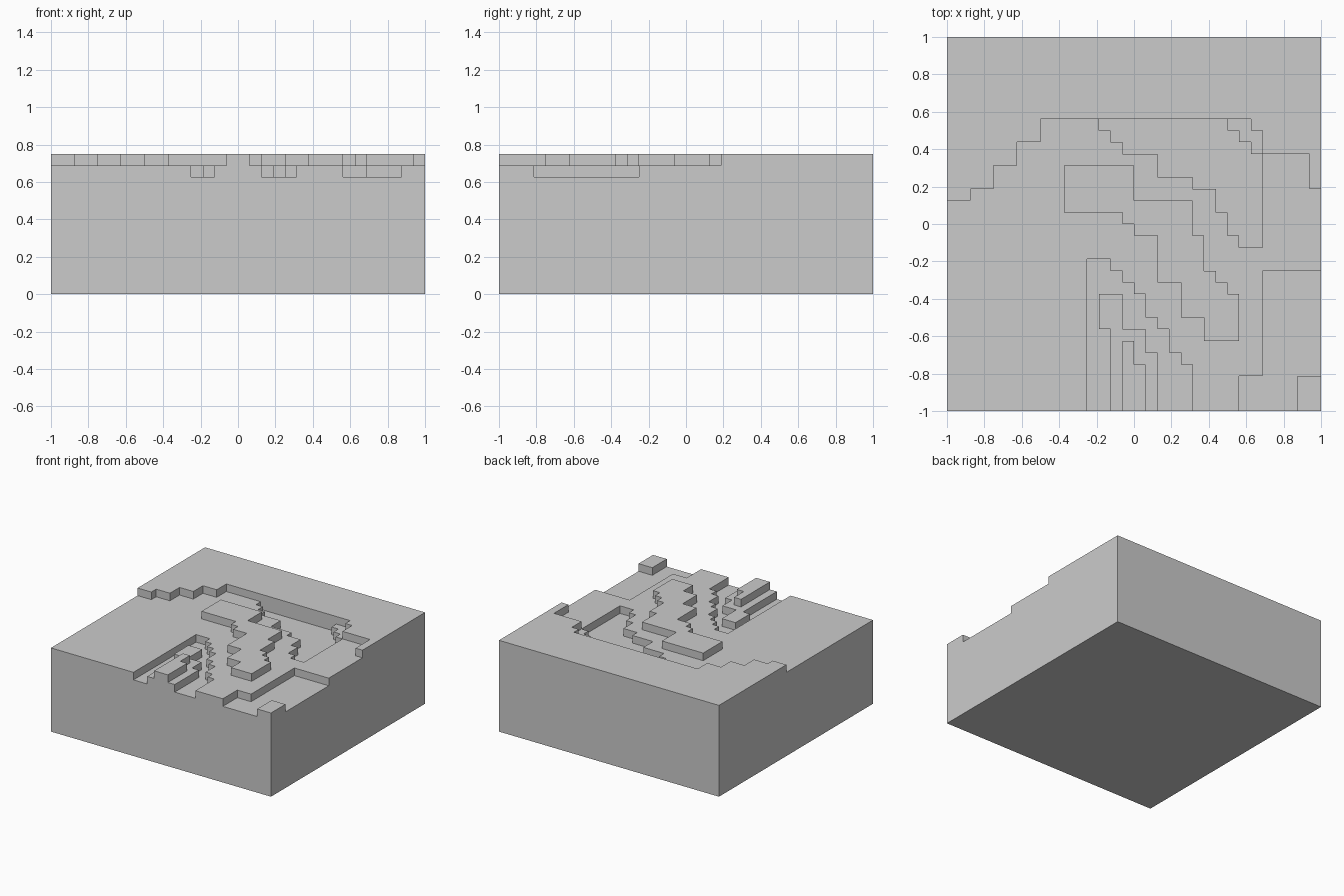
import bpy, bmesh

if "Cube" in bpy.data.objects:
    bpy.data.objects.remove(bpy.data.objects["Cube"])

CELL = 1 / 16          # voxel size
HALF = 16              # block spans -16..16 cells in x and y
N = range(-HALF, HALF)
level = {(x, y): 11 for x in N for y in N}   # default ground, in cells


def paint(height, *c):
    """Set the height inside a stepped outline: alternating x, y, x, y... turns."""
    xs, ys = c[0::2], c[1::2]
    # vertical sides of the outline: (x, y_from, y_to)
    sides = [(xs[i], ys[i - 1], ys[i]) for i in range(1, len(xs))]
    sides.append((xs[0], ys[-1], ys[0]))
    for x, y in level:
        hits = sum(sx > x and min(a, b) <= y < max(a, b) for sx, a, b in sides)
        if hits % 2:
            level[x, y] = height


# back plateau
paint(12, -16, 16, 16, 3, 15, 6, 11, 8, 10, 9, -8, 7, -10, 5, -12, 3, -14, 2)
# basin behind the ridge
paint(10, -3, 9, 8, 8, 9, 7, 10, 6, 11, -2, 9, -1, 8, 1, 7, 3, 5, 4, 2, 6,
      -1, 7, -2, 8)
# central ridge
paint(12, -6, 5, 0, 2, 5, -1, 6, -4, 7, -5, 8, -6, 9, -10, 6, -8, 4, -5, 2, -1,
      0, 0, -1, 1)
# front trench with its stepped island
paint(10, -4, -3, -2, -4, -1, -5, 0, -6, 1, -8, 2, -9, 3, -11, 4, -12, 5, -16)
paint(11, -3, -6, -1, -9, 1, -11, 2, -16, -2, -9)
paint(12, -1, -10, 0, -12, 1, -16)
# right-hand trench
paint(10, 9, -13, 11, -4, 16, -13, 14, -16)

# Skin the height field: tops, underside and only the exposed walls
bm = bmesh.new()
verts = {}


def quad(*pts):
    for p in pts:
        if p not in verts:
            verts[p] = bm.verts.new([k * CELL for k in p])
    bm.faces.new([verts[p] for p in pts])


for (x, y), h in level.items():
    ring = [(x, y), (x + 1, y), (x + 1, y + 1), (x, y + 1)]
    quad(*[(*p, h) for p in ring])
    quad(*[(*p, 0) for p in reversed(ring)])
    for i, (dx, dy) in enumerate([(0, -1), (1, 0), (0, 1), (-1, 0)]):
        a, b = ring[i], ring[(i + 1) % 4]
        low = level.get((x + dx, y + dy), 0)
        for z0, z1 in [(0, 10), (10, 11), (11, 12)]:
            if low <= z0 and z1 <= h:
                quad((*a, z0), (*b, z0), (*b, z1), (*a, z1))

mesh = bpy.data.meshes.new("terrain_block")
bm.to_mesh(mesh)
bm.free()
bpy.context.collection.objects.link(bpy.data.objects.new("terrain_block", mesh))
